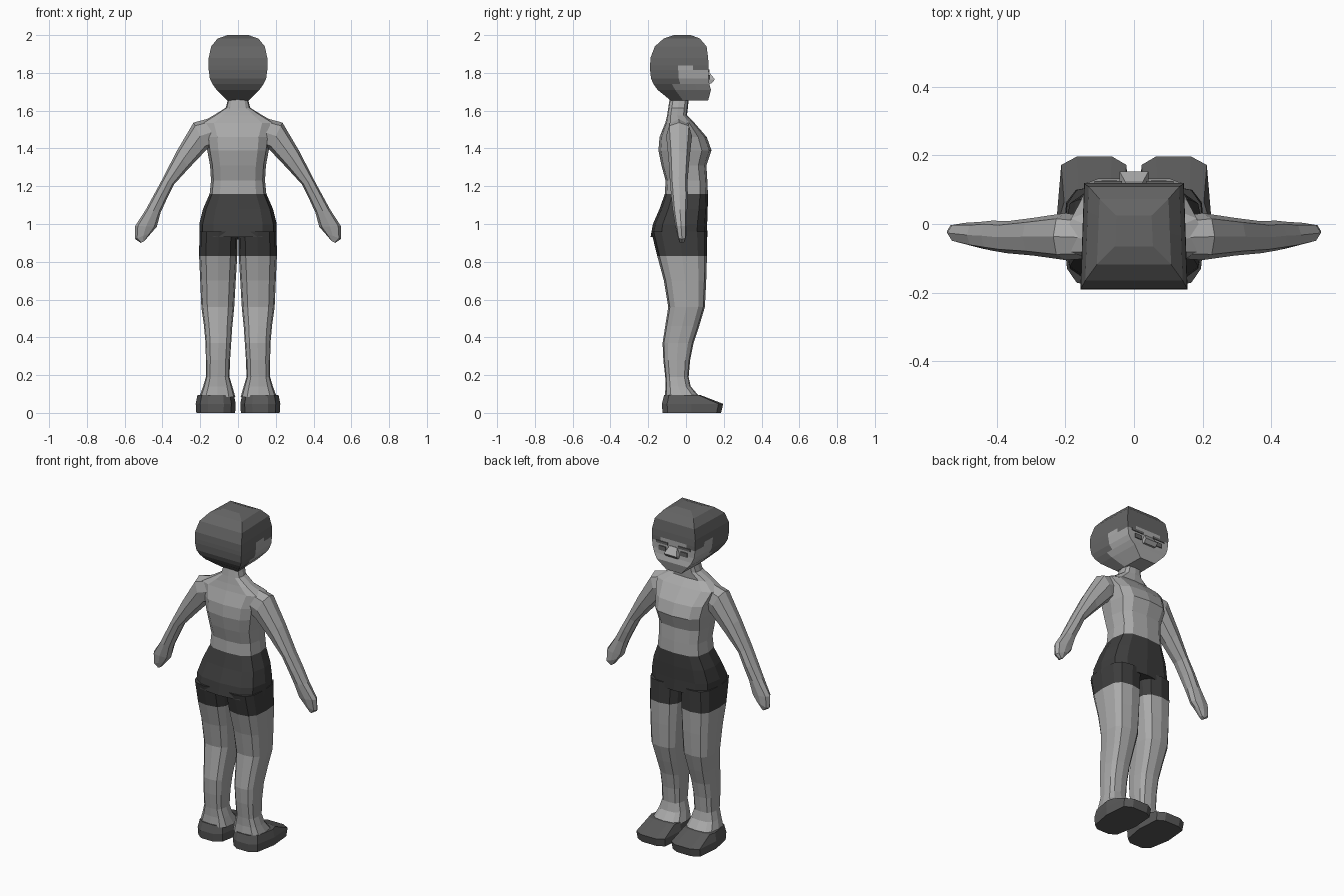
import bpy, bmesh, math


def material(name, v):
    m = bpy.data.materials.new(name)
    m.diffuse_color = (v, v, v, 1)
    return m


skin = material("skin_grey", 0.40)
hair = material("hair_grey", 0.13)
cloth = material("shorts_dark_grey", 0.047)
leather = material("shoe_grey", 0.10)


def loft(name, rings, mats, rule=None, mirror=False):
    """Skin a list of closed rings, cap both ends; rule(row, column, z) gives the material slot."""
    bm = bmesh.new()
    rows = [[bm.verts.new(p) for p in ring] for ring in rings]
    n = len(rows[0])
    for r in range(len(rows) - 1):
        for c in range(n):
            d = (c + 1) % n
            f = bm.faces.new((rows[r][c], rows[r][d], rows[r + 1][d], rows[r + 1][c]))
            if rule:
                f.material_index = rule(r, c, f.calc_center_median().z)
    for row in (rows[0], rows[-1]):
        f = bm.faces.new(row)
        if rule:
            f.material_index = rule(-1, -1, f.calc_center_median().z)
    bmesh.ops.recalc_face_normals(bm, faces=bm.faces)
    me = bpy.data.meshes.new(name)
    bm.to_mesh(me)
    bm.free()
    for m in mats:
        me.materials.append(m)
    ob = bpy.data.objects.new(name, me)
    bpy.context.collection.objects.link(ob)
    if mirror:
        ob.modifiers.new("mirror", 'MIRROR')
    return ob


def boxy(n, e):
    """Unit superellipse points."""
    pts = []
    for k in range(n):
        a = 2 * math.pi * k / n
        c, s = math.cos(a), math.sin(a)
        pts.append((math.copysign(abs(c) ** e, c) if abs(c) > 1e-6 else 0,
                    math.copysign(abs(s) ** e, s) if abs(s) > 1e-6 else 0))
    return pts


def flat_ring(z, x0, x1, y0, y1, n=12, e=0.65):
    return [((x0 + x1) / 2 + u * (x1 - x0) / 2, (y0 + y1) / 2 + v * (y1 - y0) / 2, z)
            for u, v in boxy(n, e)]


# Torso with the top of the shorts and the neck: z, half width, back, front
torso = [(0.93, 0.205, -0.188, 0.113), (1.0, 0.205, -0.175, 0.112), (1.08, 0.185, -0.14, 0.115),
         (1.16, 0.15, -0.112, 0.116), (1.23, 0.143, -0.108, 0.113), (1.31, 0.148, -0.13, 0.108),
         (1.39, 0.163, -0.146, 0.135), (1.46, 0.172, -0.14, 0.11), (1.535, 0.2, -0.11, 0.045),
         (1.575, 0.13, -0.1, 0.005), (1.615, 0.065, -0.094, 0.01), (1.67, 0.05, -0.085, 0.015)]
loft("torso", [flat_ring(z, -w, w, b, f) for z, w, b, f in torso], [skin, cloth],
     lambda r, c, z: 1 if z < 1.16 else 0)

# Legs with the short trouser legs: z, inner, outer, back, front
leg = [(0.96, 0.0, 0.204, -0.184, 0.112), (0.83, 0.004, 0.206, -0.152, 0.111),
       (0.70, 0.012, 0.2, -0.117, 0.107), (0.56, 0.02, 0.194, -0.094, 0.1),
       (0.46, 0.03, 0.18, -0.11, 0.07), (0.37, 0.036, 0.172, -0.124, 0.04),
       (0.28, 0.042, 0.17, -0.12, 0.022), (0.19, 0.045, 0.17, -0.11, 0.014),
       (0.14, 0.03, 0.185, -0.108, 0.025), (0.085, 0.014, 0.205, -0.113, 0.072)]
loft("leg", [flat_ring(*r) for r in leg], [skin, cloth],
     lambda r, c, z: 1 if z > 0.83 else 0, mirror=True)

# Shoes: one outline, tapered to the sole and up to the ankle
outline = [(0.012, 0.03), (0.035, -0.1), (0.075, -0.128), (0.16, -0.128), (0.2, -0.1),
           (0.224, 0.03), (0.212, 0.172), (0.165, 0.197), (0.065, 0.197), (0.022, 0.172)]


def shoe_ring(z, sx, sy, toe):
    return [(0.117 + (x - 0.117) * sx, y * sy * (toe if y > 0.1 else 1), z) for x, y in outline]


loft("shoe", [shoe_ring(0, 0.97, 0.97, 0.97), shoe_ring(0.048, 1, 1, 1),
              shoe_ring(0.095, 0.91, 0.9, 0.42)], [leather], mirror=True)

# Arms and hands: outer x z, inner x z, back, front
arm = [(0.13, 1.565, 0.11, 1.42, -0.1, 0.02), (0.235, 1.537, 0.165, 1.395, -0.105, 0.032),
       (0.325, 1.385, 0.26, 1.295, -0.092, 0.018), (0.4, 1.238, 0.34, 1.208, -0.085, 0.008),
       (0.445, 1.155, 0.378, 1.13, -0.078, 0.01), (0.487, 1.078, 0.41, 1.06, -0.07, 0.006),
       (0.544, 0.99, 0.43, 0.985, -0.056, 0.004), (0.545, 0.92, 0.457, 0.955, -0.045, 0.002),
       (0.515, 0.9, 0.495, 0.91, -0.035, -0.008)]


def arm_ring(xo, zo, xi, zi, y0, y1):
    return [((xo + xi) / 2 + u * (xo - xi) / 2, (y0 + y1) / 2 + v * (y1 - y0) / 2,
             (zo + zi) / 2 + u * (zo - zi) / 2) for u, v in boxy(8, 0.8)]


loft("arm", [arm_ring(*r) for r in arm], [skin], mirror=True)

# Head: rounded block, z, half width, back, front
head = [(1.653, 0.055, -0.08, 0.117), (1.71, 0.113, -0.15, 0.132), (1.74, 0.135, -0.172, 0.124),
        (1.77, 0.149, -0.185, 0.12), (1.815, 0.155, -0.19, 0.12), (1.84, 0.156, -0.19, 0.12),
        (1.88, 0.155, -0.188, 0.117), (1.94, 0.142, -0.165, 0.109), (1.982, 0.108, -0.118, 0.073),
        (2.0, 0.055, -0.065, 0.025)]
SIDE = (0, 0.33, 0.48, 0.73)
FRONT = (1, 0.6, 0.25, -0.25, -0.6)


def head_ring(z, w, b, f):
    wf = w * 0.93
    right = [(w + (wf - w) * t, b + (f - b) * t, z) for t in SIDE]
    front = [(wf * t, f, z) for t in FRONT]
    left = [(-wf, f, z)] + [(-x, y, z) for x, y, z in reversed(right)]
    return right + front + left


def hair_rule(r, c, z):
    if z < 1.66:
        return 0                                    # underside of the chin
    if z > 1.99 or r >= 5:
        return 1
    k = c if c <= 8 else 12 - c                     # fold left side onto right
    if c == 13:
        return 1                                    # back of the head
    if 4 <= c <= 8:
        return 1 if r == 4 and c in (4, 8) else 0   # face under the fringe
    if r == 4:
        return 0 if k == 2 else 1                   # temple
    return 0 if k >= (1 if r <= 1 else 2) else 1    # cheek and sideburn


loft("head", [head_ring(*r) for r in head], [skin, hair], hair_rule)


# Small facial parts
def block(name, x, y, z, sx, sy, sz, mat, mirror=False):
    def ring(h):
        return [(x + i * sx / 2, y + j * sy / 2, h) for i, j in ((-1, -1), (1, -1), (1, 1), (-1, 1))]
    return loft(name, [ring(z - sz / 2), ring(z + sz / 2)], [mat], mirror=mirror)


block("eyebrow", 0.075, 0.121, 1.811, 0.08, 0.008, 0.014, hair, True)
block("eye", 0.072, 0.122, 1.777, 0.045, 0.008, 0.026, hair, True)

# Nose wedge
loft("nose", [[(-0.04, 0.11, 1.745), (0.04, 0.11, 1.745), (0.04, 0.135, 1.745), (-0.04, 0.135, 1.745)],
              [(-0.042, 0.11, 1.765), (0.042, 0.11, 1.765), (0.042, 0.153, 1.765), (-0.042, 0.153, 1.765)],
              [(-0.025, 0.11, 1.805), (0.025, 0.11, 1.805), (0.025, 0.122, 1.805), (-0.025, 0.122, 1.805)]],
     [skin])
